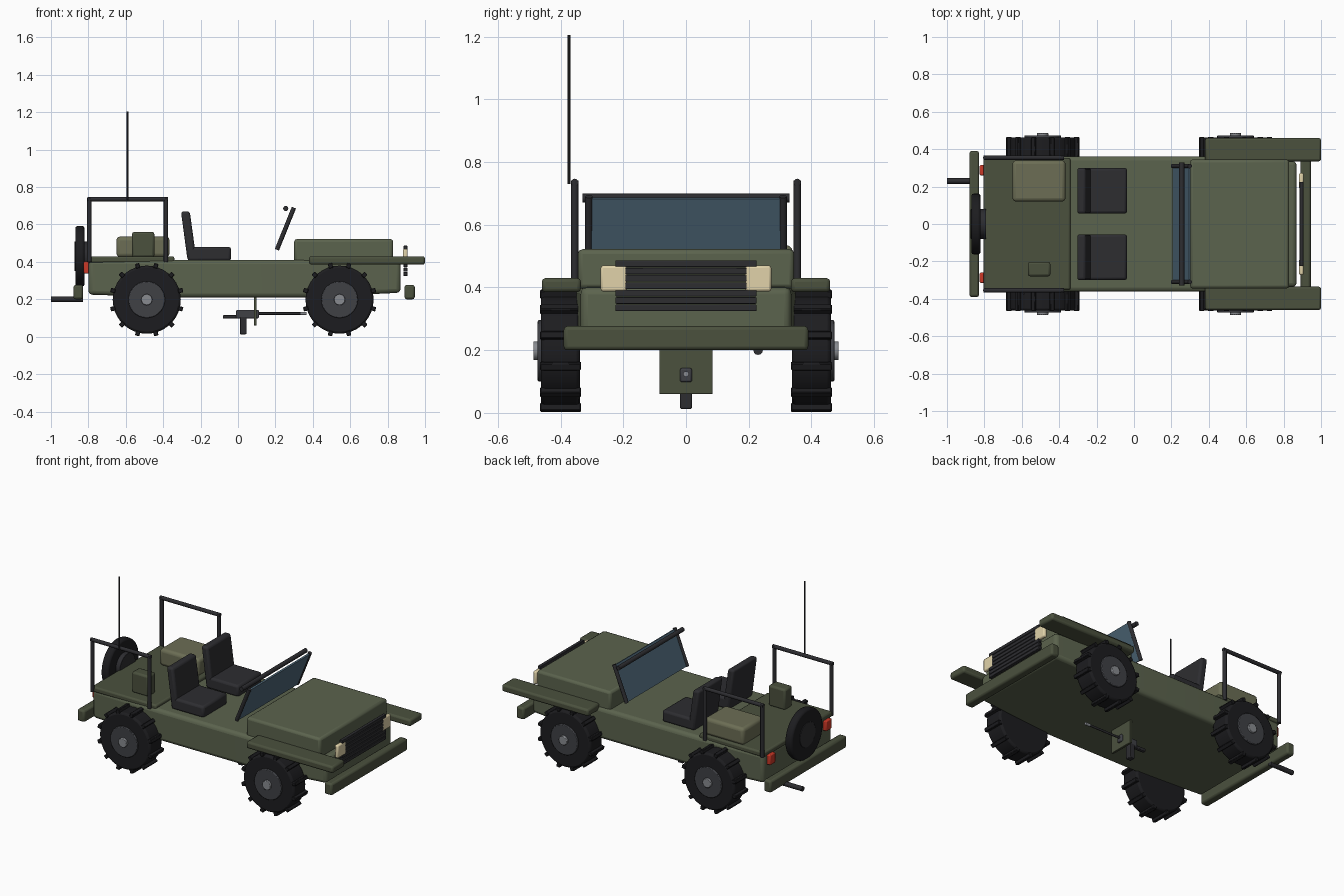
import bpy, bmesh, math
from mathutils import Matrix, Vector

if "Cube" in bpy.data.objects:
    bpy.data.objects.remove(bpy.data.objects["Cube"])


def mat(name, r, g, b):
    m = bpy.data.materials.new(name)
    m.diffuse_color = (r, g, b, 1)
    m.use_nodes = True
    m.node_tree.nodes["Principled BSDF"].inputs["Base Color"].default_value = m.diffuse_color
    return m


GREEN = mat("olive", 0.105, 0.125, 0.075)
DEEP = mat("dark_olive", 0.07, 0.082, 0.048)
TAN = mat("canvas", 0.15, 0.155, 0.09)
BLACK = mat("rubber", 0.012, 0.012, 0.014)
DARK = mat("dark_metal", 0.026, 0.026, 0.03)
RIM = mat("rim_grey", 0.05, 0.052, 0.06)
STEEL = mat("steel", 0.25, 0.26, 0.28)
GLASS = mat("glass", 0.075, 0.135, 0.185)
CREAM = mat("lamp_cream", 0.75, 0.65, 0.4)
RED = mat("lamp_red", 0.6, 0.04, 0.02)


def finish(name, bm, material, bevel=0.0, segments=2):
    bmesh.ops.recalc_face_normals(bm, faces=bm.faces)
    me = bpy.data.meshes.new(name)
    bm.to_mesh(me)
    bm.free()
    me.materials.append(material)
    ob = bpy.data.objects.new(name, me)
    bpy.context.collection.objects.link(ob)
    if bevel:
        b = ob.modifiers.new("bevel", "BEVEL")
        b.width, b.segments = bevel, segments
        b.limit_method, b.angle_limit = "ANGLE", math.radians(40)
    bpy.context.view_layer.objects.active = ob
    ob.select_set(True)
    bpy.ops.object.shade_smooth_by_angle(angle=math.radians(35))
    ob.select_set(False)
    return ob


def box(name, x, y, z, material, bevel=0.008, segments=2):
    """Box from (min, max) ranges."""
    bm = bmesh.new()
    size = [r[1] - r[0] for r in (x, y, z)]
    mid = [(r[1] + r[0]) / 2 for r in (x, y, z)]
    bmesh.ops.create_cube(bm, size=1, matrix=Matrix.Translation(mid) @ Matrix.Diagonal((*size, 1)))
    return finish(name, bm, material, bevel, segments)


def rod(name, a, b, r, material, sides=12, bevel=0.0):
    """Cylinder between two points."""
    a, b = Vector(a), Vector(b)
    bm = bmesh.new()
    rot = (b - a).to_track_quat("Z", "Y").to_matrix().to_4x4()
    bmesh.ops.create_cone(bm, cap_ends=True, segments=sides, radius1=r, radius2=r,
                          depth=(b - a).length, matrix=Matrix.Translation((a + b) / 2) @ rot)
    return finish(name, bm, material, bevel)


def loft(name, rings, material, bevel):
    """Skin four-cornered rings."""
    bm = bmesh.new()
    loops = [[bm.verts.new(p) for p in ring] for ring in rings]
    for p, q in zip(loops, loops[1:]):
        for i in range(4):
            bm.faces.new((p[i], p[(i + 1) % 4], q[(i + 1) % 4], q[i]))
    bm.faces.new(loops[0])
    bm.faces.new(loops[-1])
    return finish(name, bm, material, bevel, 3)


# Body tub: x, half width, bottom, top
sections = [(-0.80, 0.35, 0.225, 0.41), (-0.35, 0.362, 0.21, 0.41),
            (0.35, 0.362, 0.21, 0.41), (0.87, 0.335, 0.235, 0.40)]
loft("body_tub", [[(x, -w, b), (x, w, b), (x, w, t), (x, -w, t)] for x, w, b, t in sections],
     GREEN, 0.022)
box("hood", (0.30, 0.83), (-0.345, 0.345), (0.395, 0.522), GREEN, 0.015)
box("rear_deck", (-0.805, -0.34), (-0.352, 0.352), (0.395, 0.43), DEEP, 0.01)

# Bumpers
box("front_bumper", (0.89, 0.945), (-0.39, 0.39), (0.2, 0.277), DEEP, 0.012)
box("rear_bumper", (-0.88, -0.828), (-0.39, 0.39), (0.2, 0.277), DEEP, 0.012)

# Grille
for i in range(7):
    z = 0.335 + i * 0.0235
    box(f"grille_bar_{i + 1}", (0.885, 0.906), (-0.225, 0.225), (z - 0.0105, z + 0.0105), DARK, 0.003)

# Paired side parts
for side, s in (("left", 1), ("right", -1)):
    def span(a, b):
        return tuple(sorted((a * s, b * s)))

    box(f"{side}_fender", (0.38, 1.0), span(0.335, 0.46), (0.385, 0.43), DEEP, 0.012)
    box(f"{side}_headlight", (0.882, 0.907), span(0.188, 0.272), (0.387, 0.47), CREAM, 0.008)
    box(f"{side}_tail_light", (-0.825, -0.795), span(0.26, 0.315), (0.337, 0.403), RED, 0.006)

    # Seat with leaning backrest
    lo, hi = span(0.055, 0.3)
    box(f"{side}_seat_cushion", (-0.27, -0.037), (lo, hi), (0.405, 0.48), DARK, 0.014)
    loft(f"{side}_seat_back", [[(-0.27, y, 0.41), (-0.222, y, 0.41), (-0.258, y, 0.67), (-0.305, y, 0.67)]
                               for y in (lo, hi)], DARK, 0.014)

    # Roll bar hoop
    y = 0.355 * s
    for end, x in (("rear", -0.795), ("front", -0.385)):
        rod(f"{side}_{end}_roll_post", (x, y, 0.40), (x, y, 0.742), 0.012, DARK)
    rod(f"{side}_roll_rail", (-0.805, y, 0.735), (-0.375, y, 0.735), 0.012, DARK)

    # Windshield post
    rod(f"{side}_windshield_post", (0.208, 0.31 * s, 0.465), (0.299, 0.31 * s, 0.69), 0.012, DARK)

    # Wheels
    for end, x in (("front", 0.543), ("rear", -0.488)):
        c = Vector((x, 0, 0.198))

        def at(y):
            return c + Vector((0, y * s, 0))

        name = f"{side}_{end}"
        rod(name + "_tire", at(0.338), at(0.463), 0.182, BLACK, 36, 0.012)
        rod(name + "_rim", at(0.36), at(0.473), 0.098, RIM, 28, 0.004)
        rod(name + "_hub", at(0.36), at(0.487), 0.03, STEEL, 16, 0.003)
        bm = bmesh.new()
        for k in range(12):
            m = (Matrix.Translation(at(0.4)) @ Matrix.Rotation(math.radians(15 + 30 * k), 4, "Y")
                 @ Matrix.Translation((0, 0, 0.187)) @ Matrix.Diagonal((0.024, 0.13, 0.026, 1)))
            bmesh.ops.create_cube(bm, size=1, matrix=m)
        finish(name + "_tread_lugs", bm, BLACK, 0.003, 1)

# Windshield glass and top rail
loft("windshield_glass", [[(0.206, y, 0.468), (0.216, y, 0.464), (0.303, y, 0.683), (0.293, y, 0.687)]
                          for y in (-0.302, 0.302)], GLASS, 0)
rod("windshield_top_rail", (0.255, -0.33, 0.685), (0.255, 0.33, 0.685), 0.014, DARK)

# Spare wheel
rod("spare_tire", (-0.87, 0, 0.43), (-0.82, 0, 0.43), 0.162, BLACK, 36, 0.012)
rod("spare_rim", (-0.873, 0, 0.43), (-0.79, 0, 0.43), 0.08, DARK, 28, 0.002)

# Cargo, antenna and exhaust
box("cargo_bundle", (-0.65, -0.366), (0.12, 0.34), (0.425, 0.535), TAN, 0.02, 3)
box("fuel_can", (-0.567, -0.447), (-0.28, -0.203), (0.425, 0.56), DEEP, 0.012)
rod("antenna", (-0.59, -0.373, 0.73), (-0.59, -0.373, 1.205), 0.005, DARK, 8)
rod("exhaust_pipe", (-1.0, 0.23, 0.2), (-0.83, 0.23, 0.2), 0.015, DARK)

# Shielded mount under the floor
box("mount_shield", (0.085, 0.1), (-0.085, 0.085), (0.06, 0.22), DEEP, 0.003)
box("mount_receiver", (-0.01, 0.112), (-0.019, 0.019), (0.098, 0.143), RIM, 0.006)
box("mount_post", (0.01, 0.045), (-0.019, 0.019), (0.013, 0.11), DARK, 0.004)
box("mount_handle", (-0.08, 0.0), (-0.012, 0.012), (0.097, 0.115), DARK, 0.004)
rod("mount_tube", (0.06, 0, 0.124), (0.345, 0, 0.124), 0.007, DARK)
rod("mount_tube_tip", (0.335, 0, 0.124), (0.365, 0, 0.124), 0.009, STEEL)
